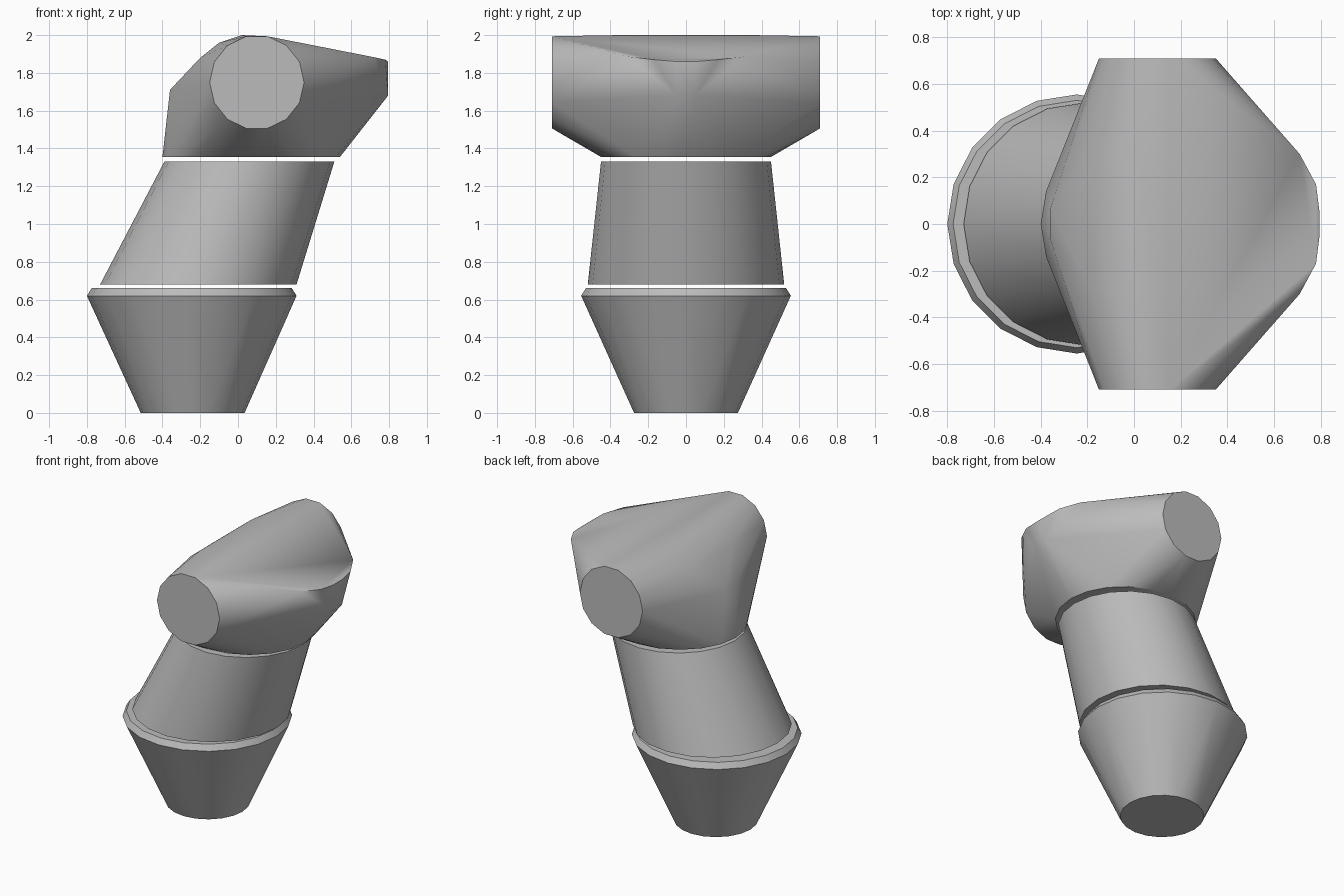
import bpy, bmesh
from math import cos, sin, tau, radians

cube = bpy.data.objects.get("Cube")
if cube:
    bpy.data.objects.remove(cube)

grey = bpy.data.materials.new("mid_grey")
grey.use_nodes = True
colour = (0.5, 0.5, 0.5, 1)
grey.diffuse_color = colour
grey.node_tree.nodes["Principled BSDF"].inputs["Base Color"].default_value = colour


def ring(x, z, rx, ry, n=20):
    """Horizontal ellipse of points."""
    return [(x + rx * cos(tau * i / n), ry * sin(tau * i / n), z) for i in range(n)]


def mirror_y(points):
    return [(x, s * y, z) for x, y, z in points for s in (-1, 1)]


def hull(name, points):
    """Convex solid wrapped round the points."""
    bm = bmesh.new()
    for p in points:
        bm.verts.new(p)
    bmesh.ops.remove_doubles(bm, verts=bm.verts[:], dist=0.001)
    out = bmesh.ops.convex_hull(bm, input=bm.verts[:])
    loose = {g for g in out["geom_interior"] + out["geom_unused"]
             if isinstance(g, bmesh.types.BMVert)}
    bmesh.ops.delete(bm, geom=list(loose), context="VERTS")
    bmesh.ops.dissolve_limit(bm, angle_limit=radians(1), verts=bm.verts[:], edges=bm.edges[:])
    bmesh.ops.recalc_face_normals(bm, faces=bm.faces[:])
    mesh = bpy.data.meshes.new(name)
    bm.to_mesh(mesh)
    bm.free()
    mesh.materials.append(grey)
    obj = bpy.data.objects.new(name, mesh)
    bpy.context.collection.objects.link(obj)
    bpy.ops.object.select_all(action="DESELECT")
    obj.select_set(True)
    bpy.context.view_layer.objects.active = obj
    bpy.ops.object.shade_smooth_by_angle(angle=radians(30))
    return obj


# Tapered base with a bevelled rim
hull("base_cone", ring(-0.24, 0, 0.275, 0.275)
     + ring(-0.245, 0.62, 0.555, 0.555) + ring(-0.245, 0.66, 0.53, 0.53))

# Leaning middle section
hull("leaning_neck", ring(-0.21, 0.68, 0.52, 0.52) + ring(0.06, 1.33, 0.45, 0.45))

# Head: cross barrel, round underside, blunt nose and rounded back
barrel = [(0.1 + 0.25 * cos(tau * i / 14), 0.71, 1.75 + 0.25 * sin(tau * i / 14))
          for i in range(14)]
nose = [(0.71, 0.3, 1.885), (0.78, 0.17, 1.87), (0.795, 0.05, 1.86), (0.795, 0.05, 1.68)]
back = [(-0.36, 0.06, 1.71), (-0.2, 0.25, 1.88), (-0.1, 0.3, 1.96), (0.02, 0.35, 2.0)]
hull("head", ring(0.07, 1.355, 0.47, 0.45) + mirror_y(barrel + nose + back))
